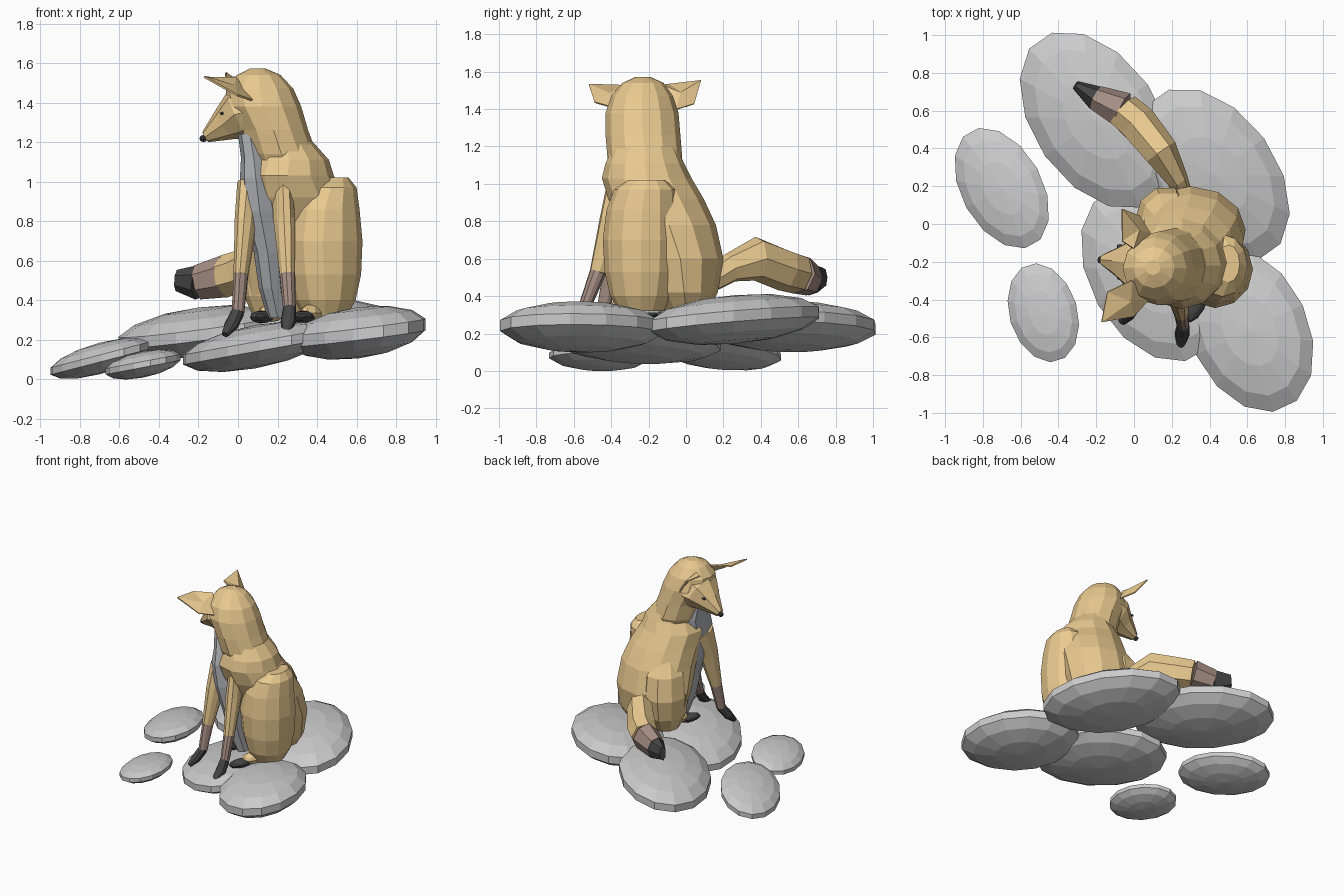
import bpy, bmesh
from math import sin, cos, pi, radians
from mathutils import Vector


def material(name, rgb):
    m = bpy.data.materials.new(name)
    m.diffuse_color = (*rgb, 1)
    return m


TAN = material("tan_fur", (0.82, 0.59, 0.28))
DARK = material("dark_fur", (0.06, 0.06, 0.06))
BROWN = material("brown_fur", (0.38, 0.27, 0.23))
GREY = material("chest_fur", (0.45, 0.46, 0.49))


def finish(name, bm, mat=None):
    bmesh.ops.recalc_face_normals(bm, faces=bm.faces[:])
    me = bpy.data.meshes.new(name)
    bm.to_mesh(me)
    bm.free()
    ob = bpy.data.objects.new(name, me)
    bpy.context.collection.objects.link(ob)
    if mat:
        me.materials.append(mat)
    return ob


def loft(name, rings, mat, sides=10, level=False):
    """Skin over elliptical rings (x, y, z, half width, half depth);
    level rings stay horizontal, others follow the path."""
    bm = bmesh.new()
    pts = [Vector(r[:3]) for r in rings]
    loops = []
    for i, r in enumerate(rings):
        if level:
            u, v = Vector((1, 0, 0)), Vector((0, 1, 0))
        else:
            t = (pts[min(i + 1, len(pts) - 1)] - pts[max(i - 1, 0)]).normalized()
            u = t.cross(Vector((0, 0, 1))).normalized()
            v = u.cross(t)
        loops.append([bm.verts.new(pts[i] + u * r[3] * cos(2 * pi * k / sides)
                                   + v * r[4] * sin(2 * pi * k / sides))
                      for k in range(sides)])
    for a, b in zip(loops, loops[1:]):
        for k in range(sides):
            n = (k + 1) % sides
            bm.faces.new((a[k], a[n], b[n], b[k]))
    bm.faces.new(loops[0])
    bm.faces.new(loops[-1])
    return finish(name, bm, mat)


def ellipsoid(name, c, r, yaw=0, slope=(0, 0), mat=None, seg=14, rings=7):
    """Low-poly sphere, squashed, turned about z and sheared to a slope."""
    bm = bmesh.new()
    bmesh.ops.create_uvsphere(bm, u_segments=seg, v_segments=rings, radius=1)
    ca, sa = cos(radians(yaw)), sin(radians(yaw))
    for v in bm.verts:
        x, y, z = v.co.x * r[0], v.co.y * r[1], v.co.z * r[2]
        x, y = x * ca - y * sa, x * sa + y * ca
        v.co = (c[0] + x, c[1] + y, c[2] + z + slope[0] * x + slope[1] * y)
    return finish(name, bm, mat)


# Flat stones
for name, c, r, yaw, slope in (
        ("stone_back_left", (-0.20, 0.55, 0.238), (0.54, 0.34, 0.125), 125, (0.15, 0.04)),
        ("stone_back_right", (0.42, 0.26, 0.275), (0.53, 0.34, 0.13), 126, (0.05, 0.1)),
        ("stone_front_right", (0.61, -0.56, 0.235), (0.47, 0.32, 0.13), 115, (0.13, 0.02)),
        ("stone_centre", (0.09, -0.27, 0.165), (0.51, 0.33, 0.11), 120, (0.18, 0.0)),
        ("stone_left", (-0.70, 0.19, 0.105), (0.355, 0.22, 0.08), 119, (0.26, 0)),
        ("stone_small", (-0.48, -0.47, 0.075), (0.275, 0.185, 0.067), 107, (0.19, 0))):
    ellipsoid(name, c, r, yaw, slope)

# Torso and haunches
loft("torso", [(0.30, 0.00, 0.32, 0.19, 0.12), (0.30, -0.01, 0.42, 0.26, 0.18),
               (0.30, -0.03, 0.60, 0.29, 0.23), (0.30, -0.09, 0.78, 0.28, 0.25),
               (0.28, -0.16, 0.92, 0.26, 0.255), (0.25, -0.21, 1.03, 0.235, 0.24),
               (0.26, -0.22, 1.11, 0.20, 0.21), (0.24, -0.22, 1.2, 0.14, 0.17)],
     TAN, 12, True)
loft("right_haunch", [(0.44, -0.24, 0.32, 0.11, 0.12), (0.44, -0.24, 0.40, 0.155, 0.165),
                      (0.435, -0.24, 0.53, 0.188, 0.195), (0.43, -0.24, 0.70, 0.20, 0.205),
                      (0.44, -0.235, 0.86, 0.175, 0.19), (0.47, -0.22, 0.97, 0.13, 0.165),
                      (0.50, -0.21, 1.02, 0.06, 0.10)], TAN, 12, True)
loft("left_haunch", [(0.17, 0.0, 0.31, 0.09, 0.10), (0.17, 0.01, 0.42, 0.14, 0.16),
                     (0.17, 0.02, 0.58, 0.165, 0.18), (0.18, 0.0, 0.75, 0.15, 0.17),
                     (0.2, -0.04, 0.9, 0.09, 0.1)], TAN, 10, True)

# Grey chest and belly strip
loft("chest", [(0.20, -0.20, 0.31, 0.05, 0.08), (0.17, -0.23, 0.46, 0.065, 0.10),
               (0.15, -0.26, 0.64, 0.07, 0.11), (0.11, -0.28, 0.85, 0.095, 0.13),
               (0.09, -0.28, 1.02, 0.08, 0.14), (0.08, -0.26, 1.12, 0.065, 0.13),
               (0.06, -0.25, 1.24, 0.06, 0.10)], GREY, 8, True)

# Neck with ruff, and head
loft("neck_and_skull", [(0.22, -0.22, 1.07, 0.14, 0.17), (0.22, -0.22, 1.14, 0.18, 0.20),
                        (0.18, -0.23, 1.26, 0.175, 0.20), (0.13, -0.235, 1.38, 0.19, 0.195),
                        (0.11, -0.235, 1.47, 0.17, 0.165), (0.105, -0.23, 1.54, 0.11, 0.11),
                        (0.10, -0.23, 1.572, 0.04, 0.04)], TAN, 12, True)
loft("snout", [(0.10, -0.22, 1.36, 0.17, 0.16), (0.0, -0.21, 1.34, 0.155, 0.13),
               (-0.07, -0.20, 1.285, 0.09, 0.085), (-0.165, -0.19, 1.225, 0.03, 0.03)], TAN, 8)
ellipsoid("nose", (-0.175, -0.19, 1.218), (0.02, 0.022, 0.018), mat=DARK, seg=8, rings=5)
for side, y in (("right", -0.285), ("left", -0.118)):
    ellipsoid(side + "_eye", (-0.075, y, 1.345), (0.018, 0.012, 0.008), mat=DARK, seg=8, rings=5)

# Ears: cupped sheets given a little thickness
for name, outline in (
        ("right_ear", [(-0.17, -0.52, 1.535), (-0.14, -0.36, 1.53), (-0.01, -0.30, 1.53),
                       (0.09, -0.39, 1.41), (0.0, -0.49, 1.44)]),
        ("left_ear", [(-0.06, 0.08, 1.555), (-0.06, -0.09, 1.535), (0.0, -0.13, 1.53),
                      (0.09, -0.05, 1.40), (0.03, 0.045, 1.43)])):
    bm = bmesh.new()
    rim = [bm.verts.new(p) for p in outline]
    mid = bm.verts.new(sum((v.co for v in rim), Vector()) / 5 + Vector((0.03, 0, 0.0)))
    for k in range(5):
        bm.faces.new((rim[k], rim[(k + 1) % 5], mid))
    ear = finish(name, bm, TAN)
    mod = ear.modifiers.new("thickness", 'SOLIDIFY')
    mod.thickness = 0.01

# Front legs: tan upper, brown shin, dark paw
for side, p in (
        ("left", [(0.06, -0.28, 0.98, .06, .10), (0.04, -0.34, 0.80, .055, .075),
                  (0.015, -0.40, 0.53, .037, .045), (0.0, -0.44, 0.34, .033, .035),
                  (-0.035, -0.48, 0.27, .038, .033), (-0.065, -0.52, 0.225, .02, .015)]),
        ("right", [(0.22, -0.33, 0.98, .05, .10), (0.235, -0.39, 0.80, .057, .075),
                   (0.25, -0.47, 0.53, .04, .045), (0.26, -0.535, 0.36, .033, .035),
                   (0.255, -0.58, 0.29, .04, .033), (0.245, -0.65, 0.235, .02, .015)])):
    loft(side + "_front_leg", p[:3], TAN, 10)
    loft(side + "_front_shin", p[2:4], BROWN, 10)
    loft(side + "_front_paw", p[3:], DARK, 10)

# Hind feet
for side, x, y in (("right", 0.33, -0.43), ("left", 0.12, -0.2)):
    ellipsoid(side + "_hind_paw", (x, y, 0.315), (0.10, 0.045, 0.032), 63, (0, 0), DARK, 10, 6)
    ellipsoid(side + "_ankle", (x + 0.05, y + 0.1, 0.335), (0.11, 0.055, 0.045), 63, (0, 0),
              TAN, 10, 6)

# Tail: tan brush, brown band, dark tip
tail = [(0.27, 0.12, 0.47, .05, .06), (0.225, 0.24, 0.55, .06, .08),
        (0.14, 0.38, 0.60, .095, .12), (0.02, 0.53, 0.54, .105, .115),
        (-0.06, 0.60, 0.52, .10, .11), (-0.20, 0.665, 0.49, .07, .09),
        (-0.31, 0.735, 0.50, .025, .055)]
loft("tail_brush", tail[:5], TAN, 7)
loft("tail_band", tail[4:6], BROWN, 7)
loft("tail_tip", tail[5:], DARK, 7)
